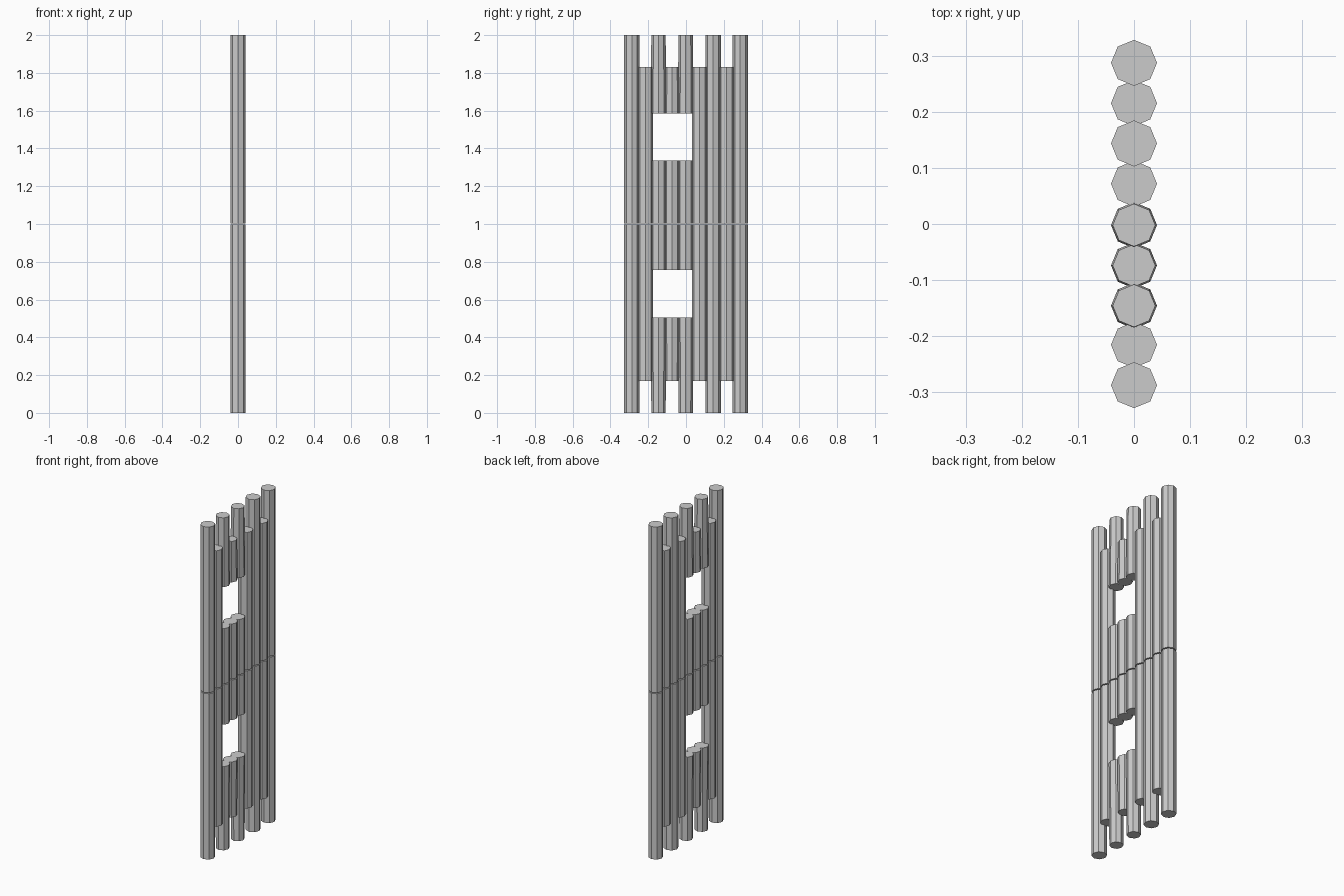
import bpy

if "Cube" in bpy.data.objects:
    bpy.data.objects.remove(bpy.data.objects["Cube"])

R = 0.041          # log radius
TIP = 0.038        # radius at the outer tip of the cut logs
STEP = 0.0718      # spacing between logs
GAP = 0.003        # half of the seam between the two panels


def log(name, y, z0, z1, r0=R, r1=R):
    bpy.ops.mesh.primitive_cone_add(vertices=8, radius1=r0, radius2=r1, depth=z1 - z0,
                                    location=(0, y, (z0 + z1) / 2))
    bpy.context.object.name = name


for i in range(9):
    y = (i - 4) * STEP
    # every second log is shorter at the outer ends
    end = 0.0 if i % 2 == 0 else 0.17
    low, high = end, 2 - end
    if 2 <= i <= 4:
        # logs interrupted by the two window openings
        y -= 0.002
        log(f"lower_log_end_{i}", y, low, 0.505, TIP, R)
        log(f"lower_log_inner_{i}", y, 0.757, 1 - GAP)
        log(f"upper_log_inner_{i}", y, 1 + GAP, 1.335)
        log(f"upper_log_end_{i}", y, 1.585, high, R, TIP)
    else:
        # full logs of each panel
        log(f"lower_log_{i}", y, low, 1 - GAP)
        log(f"upper_log_{i}", y, 1 + GAP, high)
